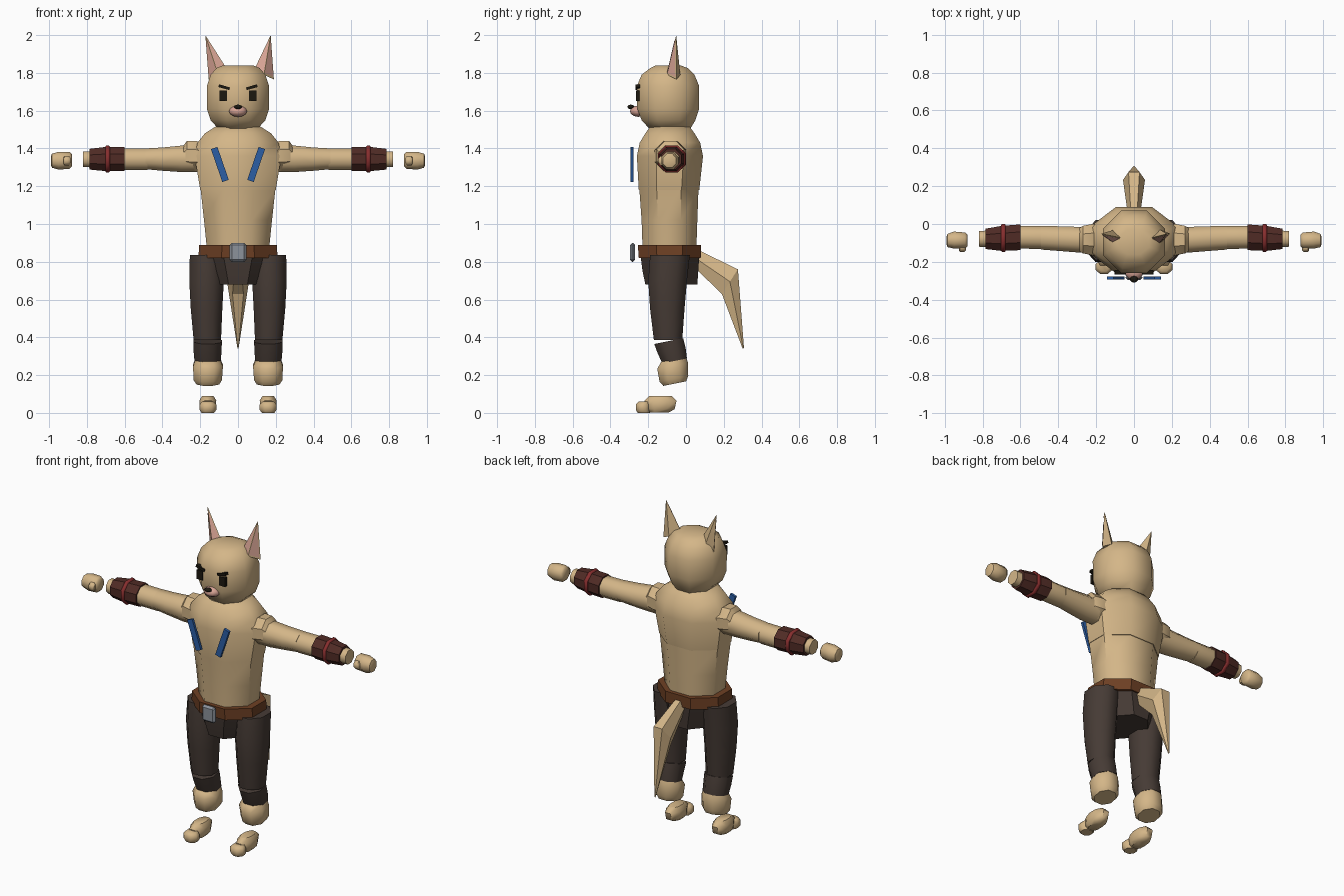
import bpy, bmesh, math
from mathutils import Vector, Matrix

cube = bpy.data.objects.get("Cube")
if cube:
    bpy.data.objects.remove(cube, do_unlink=True)


def material(name, rgb):
    lin = [((c / 255 + 0.055) / 1.055) ** 2.4 for c in rgb] + [1]
    m = bpy.data.materials.new(name)
    m.use_nodes = True
    m.diffuse_color = lin
    m.node_tree.nodes["Principled BSDF"].inputs["Base Color"].default_value = lin
    return m


FUR = material("tan fur", (212, 182, 136))
PINK = material("pink skin", (218, 165, 150))
BLACK = material("black", (28, 24, 16))
BLUE = material("blue", (44, 94, 165))
BELT = material("belt brown", (110, 64, 36))
STEEL = material("buckle grey", (140, 146, 155))
PANTS = material("dark trousers", (70, 59, 53))
CUFF = material("cuff leather", (80, 43, 37))
RED = material("red band", (135, 46, 46))


def finish(name, bm, mat, smooth=0, side=1):
    """Turn a bmesh into an object, flipped to the right side when side is -1."""
    if side < 0:
        bmesh.ops.scale(bm, vec=(-1, 1, 1), verts=bm.verts)
    bmesh.ops.recalc_face_normals(bm, faces=bm.faces)
    me = bpy.data.meshes.new(name)
    bm.to_mesh(me)
    bm.free()
    me.materials.append(mat)
    ob = bpy.data.objects.new(name, me)
    bpy.context.collection.objects.link(ob)
    if smooth:
        bpy.ops.object.select_all(action='DESELECT')
        ob.select_set(True)
        bpy.context.view_layer.objects.active = ob
        bpy.ops.object.shade_smooth_by_angle(angle=math.radians(smooth))
    return ob


def loft(name, rings, mat, axis="z", n=8, smooth=50, side=1, slope=0):
    """Skin rings of (position, u0, u1, v0, v1); u, v are the other two axes."""
    bm = bmesh.new()
    loops = []
    for p, u0, u1, v0, v1 in rings:
        loop = []
        for i in range(n):
            a = 2 * math.pi * (i + 0.5) / n
            k = 1 / math.cos(math.pi / n)
            u = (u0 + u1) / 2 + (u1 - u0) / 2 * k * math.cos(a)
            dv = (v1 - v0) / 2 * k * math.sin(a)
            v = (v0 + v1) / 2 + dv
            co = (u, v, p + slope * dv) if axis == "z" else (p, u, v)
            loop.append(bm.verts.new(co))
        loops.append(loop)
    for a, b in zip(loops, loops[1:]):
        for i in range(n):
            j = (i + 1) % n
            bm.faces.new((a[i], a[j], b[j], b[i]))
    bm.faces.new(loops[0])
    bm.faces.new(loops[-1])
    return finish(name, bm, mat, smooth, side)


def box(name, center, size, mat, tilt=0, bevel=0, side=1):
    bm = bmesh.new()
    bmesh.ops.create_cube(bm, size=1)
    bmesh.ops.scale(bm, vec=size, verts=bm.verts)
    if bevel:
        bmesh.ops.bevel(bm, geom=bm.edges[:], offset=bevel, segments=1, affect='EDGES')
    move = Matrix.Translation(center) @ Matrix.Rotation(math.radians(tilt), 4, 'Y')
    bmesh.ops.transform(bm, matrix=move, verts=bm.verts)
    return finish(name, bm, mat, 0, side)


def ball(name, center, radii, mat):
    bm = bmesh.new()
    bmesh.ops.create_uvsphere(bm, u_segments=10, v_segments=6, radius=1)
    bmesh.ops.scale(bm, vec=radii, verts=bm.verts)
    bmesh.ops.translate(bm, vec=center, verts=bm.verts)
    return finish(name, bm, mat, 60)


def spike(name, tip, base, mat):
    bm = bmesh.new()
    top = bm.verts.new(tip)
    low = [bm.verts.new(c) for c in base]
    for i in range(len(low)):
        bm.faces.new((top, low[i], low[(i + 1) % len(low)]))
    bm.faces.new(low)
    return finish(name, bm, mat)


def sym(z, x, y0, y1):
    return (z, -x, x, y0, y1)


# Head and torso
loft("head", [sym(1.50, .10, -.19, .02), sym(1.55, .145, -.235, .05),
              sym(1.61, .165, -.258, .07), sym(1.73, .165, -.26, .07),
              sym(1.79, .145, -.235, .045), sym(1.825, .115, -.19, .01),
              sym(1.84, .08, -.16, -.03)], FUR)
loft("chest", [sym(1.18, .20, -.25, .07), sym(1.36, .23, -.26, .09),
               sym(1.43, .215, -.245, .075), sym(1.48, .175, -.215, .045),
               sym(1.515, .12, -.19, .02)], FUR)
loft("waist", [sym(.87, .165, -.23, .055), sym(1.02, .18, -.235, .06),
               sym(1.185, .198, -.247, .066)], FUR)

# Belt, buckle and trousers seat
loft("belt", [sym(.82, .21, -.25, .078), sym(.89, .205, -.255, .08)], BELT, smooth=0)
box("buckle", (0, -.283, .85), (.09, .028, .1), STEEL, bevel=.012)
loft("trouser_seat", [sym(.68, .12, -.215, .06), sym(.75, .15, -.23, .065),
                      sym(.83, .185, -.24, .07)], PANTS, smooth=30)

# Face
ball("muzzle", (0, -.252, 1.597), (.05, .045, .03), PINK)
ball("nose", (0, -.292, 1.62), (.022, .018, .012), BLACK)

# Ears: a thin four-sided spike with a pink plate on the front
for label, tip, outer, inner in (("right", -.173, -.155, -.055), ("left", .173, .19, .085)):
    mid = (outer + inner) / 2
    apex = Vector((tip, -.052, 2.0))
    base = [Vector((outer, -.05, 1.765)), Vector((mid, -.1, 1.79)),
            Vector((inner, -.075, 1.815)), Vector((mid, -.03, 1.79))]
    spike(label + "_ear", apex, base, FUR)
    for part, edge in (("outer", base[0]), ("inner", base[2])):
        center = (apex + edge + base[1]) / 3
        pts = [center + (p - center) * .84 + Vector((0, -.004, 0))
               for p in (apex, edge, base[1])]
        bm = bmesh.new()
        bm.faces.new([bm.verts.new(p) for p in pts])
        bmesh.ops.solidify(bm, geom=bm.faces[:], thickness=.002)
        finish(f"{label}_ear_{part}_lining", bm, PINK)

# Paired parts
for side, label in ((1, "left_"), (-1, "right_")):
    # Eyes, brows and chest stripes
    box(label + "eye", (.077, -.255, 1.68), (.04, .02, .056), BLACK, side=side)
    box(label + "brow", (.073, -.255, 1.724), (.06, .024, .015), BLACK, -16, side=side)
    box(label + "chest_stripe", (.096, -.285, 1.315), (.036, .016, .184), BLUE, 19, side=side)

    # Arm, along x
    loft(label + "shoulder", [(.17, -.17, .0, 1.30, 1.41), (.22, -.165, .0, 1.28, 1.44),
                              (.27, -.155, -.01, 1.285, 1.44), (.30, -.135, -.03, 1.30, 1.40)],
         FUR, "x", smooth=35, side=side)
    loft(label + "upper_arm", [(.20, -.15, -.015, 1.275, 1.415), (.30, -.15, -.015, 1.275, 1.415),
                               (.40, -.142, -.012, 1.282, 1.405), (.49, -.135, -.01, 1.29, 1.4)],
         FUR, "x", side=side)
    loft(label + "forearm", [(.48, -.132, -.012, 1.285, 1.4), (.60, -.13, -.01, 1.285, 1.4),
                             (.78, -.122, -.035, 1.3, 1.385), (.82, -.12, -.038, 1.302, 1.385)],
         FUR, "x", side=side)
    loft(label + "cuff", [(.60, -.138, -.002, 1.28, 1.408), (.70, -.142, -.01, 1.28, 1.408),
                          (.785, -.132, -.025, 1.288, 1.398)], CUFF, "x", smooth=30, side=side)
    loft(label + "cuff_band", [(.678, -.143, -.004, 1.278, 1.41), (.684, -.149, .0, 1.272, 1.416),
                               (.696, -.149, .0, 1.272, 1.416), (.702, -.143, -.004, 1.278, 1.41)],
         RED, "x", side=side)
    loft(label + "hand", [(.88, -.118, -.055, 1.305, 1.37), (.892, -.128, -.045, 1.292, 1.382),
                          (.95, -.13, -.04, 1.288, 1.382), (.985, -.122, -.052, 1.298, 1.372),
                          (.99, -.11, -.065, 1.31, 1.36)], FUR, "x", side=side)
    loft(label + "thumb", [(.887, -.14, -.1, 1.318, 1.352), (.897, -.147, -.1, 1.31, 1.36),
                           (.918, -.147, -.1, 1.31, 1.36), (.925, -.14, -.1, 1.32, 1.35)],
         FUR, "x", side=side)

    # Leg
    loft(label + "thigh", [(.385, .09, .235, -.17, -.02), (.55, .083, .25, -.19, -.008),
                           (.70, .075, .258, -.2, .005), (.835, .08, .255, -.19, .02)],
         PANTS, side=side)
    loft(label + "trouser_cuff", [(.275, .09, .23, -.125, .005), (.33, .088, .235, -.15, -.002),
                                  (.38, .085, .235, -.168, -.015)], PANTS, side=side, slope=.2)
    loft(label + "ankle", [(.155, .1, .22, -.12, .0), (.18, .085, .235, -.14, .012),
                           (.25, .08, .238, -.152, .01), (.285, .095, .225, -.13, .0)],
         FUR, side=side, slope=.2)
    loft(label + "foot", [(.003, .13, .19, -.2, -.09), (.02, .117, .203, -.215, -.06),
                          (.065, .115, .205, -.22, -.05), (.09, .13, .19, -.195, -.075)],
         FUR, side=side)
    loft(label + "toes", [(0, .127, .193, -.255, -.19), (.015, .115, .203, -.265, -.19),
                          (.045, .115, .203, -.265, -.19), (.06, .13, .19, -.25, -.19)],
         FUR, side=side)

# Tail: square root, wide elbow and a pointed tip
bm = bmesh.new()
sections = [((.08, .855), (.055, .76), .035), ((.275, .76), (.19, .63), .058),
            ((.307, .343), (.3, .34), .003)]
loops = []
for (ty, tz), (by, bz), w in sections:
    my, mz = (ty + by) / 2, (tz + bz) / 2
    ring = [(-w * .5, ty, tz), (w * .5, ty, tz), (w, my, mz),
            (w * .5, by, bz), (-w * .5, by, bz), (-w, my, mz)]
    loops.append([bm.verts.new(c) for c in ring])
for a, b in zip(loops, loops[1:]):
    for i in range(6):
        j = (i + 1) % 6
        bm.faces.new((a[i], a[j], b[j], b[i]))
bm.faces.new(loops[0])
bm.faces.new(loops[-1])
finish("tail", bm, FUR)
